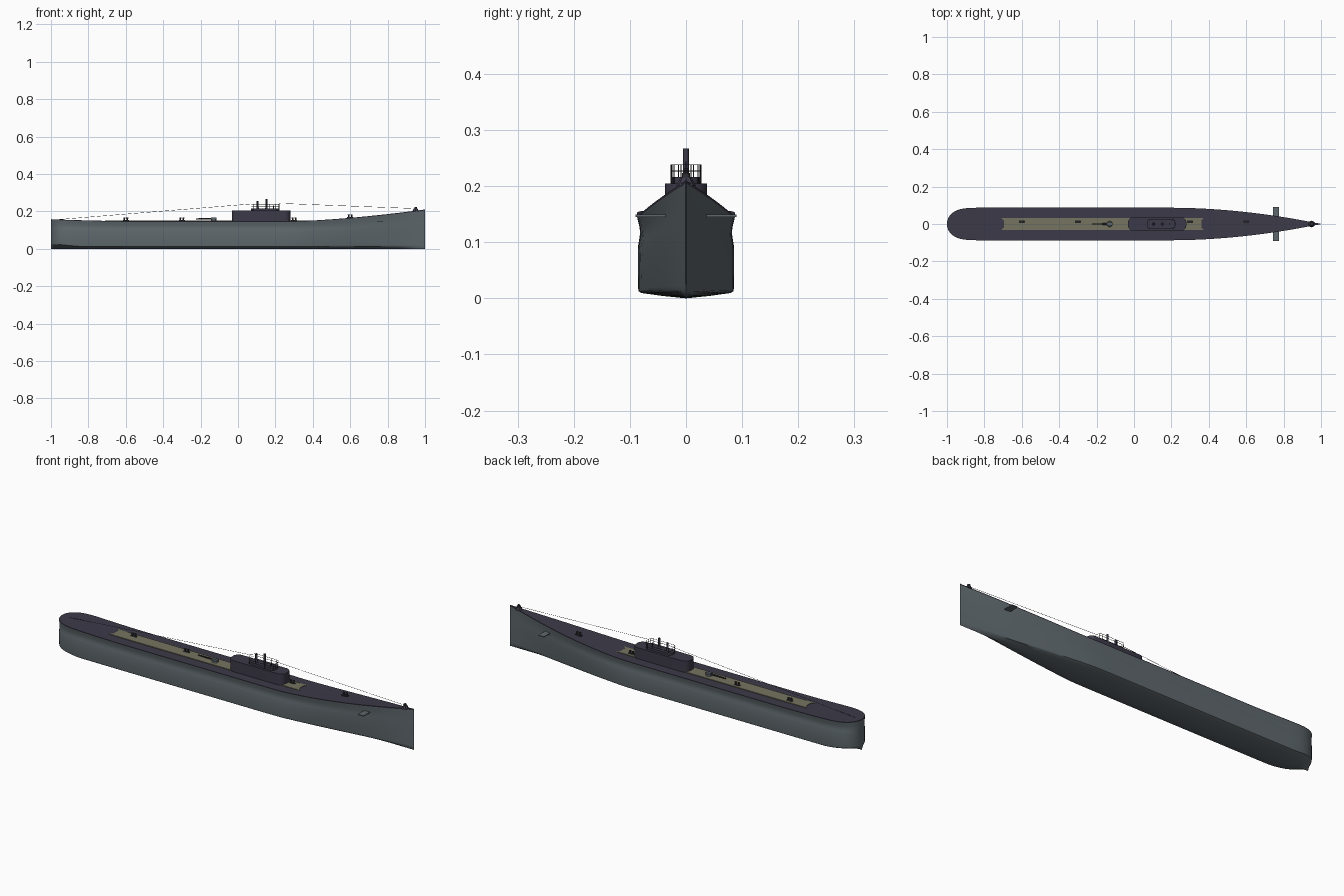
import bpy, bmesh, math
from mathutils import Vector

old = bpy.data.objects.get("Cube")
if old:
    bpy.data.objects.remove(old)


def material(name, rgb):
    m = bpy.data.materials.new(name)
    m.use_nodes = True
    m.diffuse_color = (*rgb, 1)
    m.node_tree.nodes["Principled BSDF"].inputs["Base Color"].default_value = (*rgb, 1)
    return m


GREY = material("hull grey", (0.115, 0.14, 0.153))
DARK = material("deck navy", (0.045, 0.042, 0.065))
WOOD = material("deck planking", (0.18, 0.175, 0.115))
BLACK = material("fittings dark", (0.03, 0.03, 0.036))


def finish(name, bm, *mats):
    bmesh.ops.recalc_face_normals(bm, faces=bm.faces)
    me = bpy.data.meshes.new(name)
    bm.to_mesh(me)
    bm.free()
    for m in mats:
        me.materials.append(m)
    ob = bpy.data.objects.new(name, me)
    bpy.context.collection.objects.link(ob)
    bpy.ops.object.select_all(action='DESELECT')
    ob.select_set(True)
    bpy.context.view_layer.objects.active = ob
    bpy.ops.object.shade_smooth_by_angle(angle=math.radians(35))
    return ob


def prism(name, outline, z0, z1, mat, bevel=0):
    bm = bmesh.new()
    face = bm.faces.new([bm.verts.new((x, y, z0)) for x, y in outline])
    out = bmesh.ops.extrude_face_region(bm, geom=[face])
    for v in out["geom"]:
        if isinstance(v, bmesh.types.BMVert):
            v.co.z = z1
    if bevel:
        rim = [e for e in bm.edges if all(v.co.z == z1 for v in e.verts)]
        bmesh.ops.bevel(bm, geom=rim, offset=bevel, segments=2, affect='EDGES', profile=0.5)
    return finish(name, bm, mat)


def box(name, x, y, z, sx, sy, sz, mat):
    outline = [(x - sx / 2, y - sy / 2), (x + sx / 2, y - sy / 2),
               (x + sx / 2, y + sy / 2), (x - sx / 2, y + sy / 2)]
    return prism(name, outline, z, z + sz, mat)


def rod(name, a, b, r, mat, r2=None, sides=12):
    a, b = Vector(a), Vector(b)
    bm = bmesh.new()
    bmesh.ops.create_cone(bm, cap_ends=True, segments=sides, radius1=r,
                          radius2=r if r2 is None else r2, depth=(b - a).length)
    bm.transform((b - a).to_track_quat('Z', 'Y').to_matrix().to_4x4())
    bmesh.ops.translate(bm, verts=bm.verts, vec=(a + b) / 2)
    return finish(name, bm, mat)


def rounded(x0, x1, w, r, steps=6):
    pts = []
    for i, (cx, cy) in enumerate([(x1 - r, w - r), (x0 + r, w - r),
                                  (x0 + r, r - w), (x1 - r, r - w)]):
        for s in range(steps + 1):
            a = (i + s / steps) * math.pi / 2
            pts.append((cx + r * math.cos(a), cy + r * math.sin(a)))
    return pts


# Hull lines: half breadth and deck height along the length
def breadth(x):
    if x > 0.2:
        return 0.087 * (1 - ((x - 0.2) / 0.8) ** 1.9)
    if x < -0.8:
        return 0.087 * math.sqrt(max(0, 1 - ((-0.8 - x) / 0.2) ** 4))
    return 0.087


def sheer(x):
    if x > 0.3:
        return 0.148 + 0.062 * ((x - 0.3) / 0.7) ** 1.5
    return 0.148 + 0.01 * (max(0, -0.6 - x) / 0.4) ** 1.5


# Hull: side section as (breadth share, height share), mirrored to a ring
SECTION = [(0.5, 0.03), (0.92, 0.065), (0.97, 0.085), (0.98, 0.12), (0.985, 0.4),
           (0.985, 0.6), (0.96, 0.69), (0.94, 0.76), (0.95, 0.85), (0.99, 0.95),
           (1.0, 0.975), (1.0, 1.0)]


def ring(x):
    top, b = sheer(x), max(breadth(x), 0.0008)
    fine = max(0, (x - 0.3) / 0.7)
    aft = max(0, (-0.85 - x) / 0.15)
    side = []
    for w, h in SECTION:
        narrow = 1 - 0.5 * fine * (1 - h) ** 1.2
        lift = 0.02 * aft * w * (1 - h) ** 4
        side.append((b * w * narrow, top * h + lift))
    return [(0, 0)] + side + [(-y, z) for y, z in reversed(side)]


stations = [-0.8 - 0.2 * math.sin(i / 14 * math.pi / 2) for i in range(14, 0, -1)]
stations += [-0.8 + i * 0.05 for i in range(37)]
bm = bmesh.new()
rings = [[bm.verts.new((x, y, z)) for y, z in ring(x)] for x in stations]
n, k = len(rings[0]), len(SECTION)
for a, b in zip(rings, rings[1:]):
    for i in range(n):
        j = (i + 1) % n
        f = bm.faces.new((a[i], a[j], b[j], b[i]))
        f.material_index = 1 if k - 1 <= i <= k + 1 else 0
for end in (rings[0], rings[-1]):
    bm.faces.new(end)
finish("hull", bm, GREY, DARK)

# Planked walkway with notched ends
prism("deck_planking", [(-0.71, -0.033), (0.375, -0.033), (0.36, -0.018), (0.36, 0.018),
                        (0.375, 0.033), (-0.71, 0.033), (-0.695, 0.018), (-0.695, -0.018)],
      0.146, 0.1515, WOOD)

# Conning tower and bridge
prism("conning_tower", rounded(-0.032, 0.28, 0.037, 0.03), 0.146, 0.205, DARK, 0.005)
prism("bridge", rounded(0.07, 0.22, 0.025, 0.02), 0.2, 0.216, DARK, 0.002)

# Bridge railing: two rails and posts
rail = rounded(0.072, 0.22, 0.027, 0.018)
for z in (0.227, 0.238):
    cu = bpy.data.curves.new("bridge_rail", 'CURVE')
    cu.dimensions = '3D'
    cu.bevel_depth = 0.0008
    cu.bevel_resolution = 1
    sp = cu.splines.new('POLY')
    sp.points.add(len(rail) - 1)
    for p, (x, y) in zip(sp.points, rail):
        p.co = (x, y, z, 1)
    sp.use_cyclic_u = True
    cu.materials.append(BLACK)
    bpy.context.collection.objects.link(bpy.data.objects.new("bridge_rail", cu))
posts = rail[::3] + [(x, s * 0.027) for x in (0.12, 0.17) for s in (-1, 1)]
for x, y in posts:
    rod("rail_post", (x, y, 0.203), (x, y, 0.238), 0.0009, BLACK, sides=6)

# Periscopes and bridge instruments
for x, top, r in ((0.105, 0.255, 0.005), (0.152, 0.267, 0.005)):
    rod("periscope", (x, 0, 0.21), (x, 0, top), r, DARK)
    rod("periscope_collar", (x, 0, 0.214), (x, 0, 0.222), r * 1.6, DARK, r)
rod("bridge_instrument", (0.19, 0, 0.214), (0.19, 0, 0.232), 0.003, BLACK)

# Deck gun
rod("gun_mount", (-0.13, 0, 0.148), (-0.13, 0, 0.157), 0.017, GREY, 0.014, 20)
box("gun_housing", -0.13, 0, 0.156, 0.03, 0.014, 0.01, GREY)
rod("gun_barrel", (-0.14, 0, 0.16), (-0.225, 0, 0.16), 0.0045, BLACK, 0.003)

# Paired mooring bollards
for x in (-0.6, -0.3, 0.3, 0.6):
    z = sheer(x)
    box("bollard_base", x, 0.013, z - 0.002, 0.032, 0.013, 0.007, BLACK)
    for dx in (-0.008, 0.008):
        rod("bollard", (x + dx, 0.013, z), (x + dx, 0.013, z + 0.015), 0.004, BLACK)
        rod("bollard_cap", (x + dx, 0.013, z + 0.014), (x + dx, 0.013, z + 0.018), 0.0055, BLACK)

# Bow fitting
z = sheer(0.95)
rod("bow_fairlead", (0.95, 0, z - 0.003), (0.95, 0, z + 0.013), 0.018, DARK, 0.009, 8)
rod("bow_cleat", (0.95, 0, z + 0.012), (0.95, 0, z + 0.02), 0.007, BLACK)

# Forward diving planes
for s in (-1, 1):
    box("diving_plane", 0.76, s * 0.06, 0.145, 0.032, 0.06, 0.004, GREY)

# Aerial wires
rod("aft_aerial_wire", (-0.96, 0, sheer(-0.96)), (0.075, 0, 0.24), 0.0008, BLACK, sides=6)
rod("fore_aerial_wire", (0.218, 0, 0.243), (0.95, 0, 0.215), 0.0008, BLACK, sides=6)
